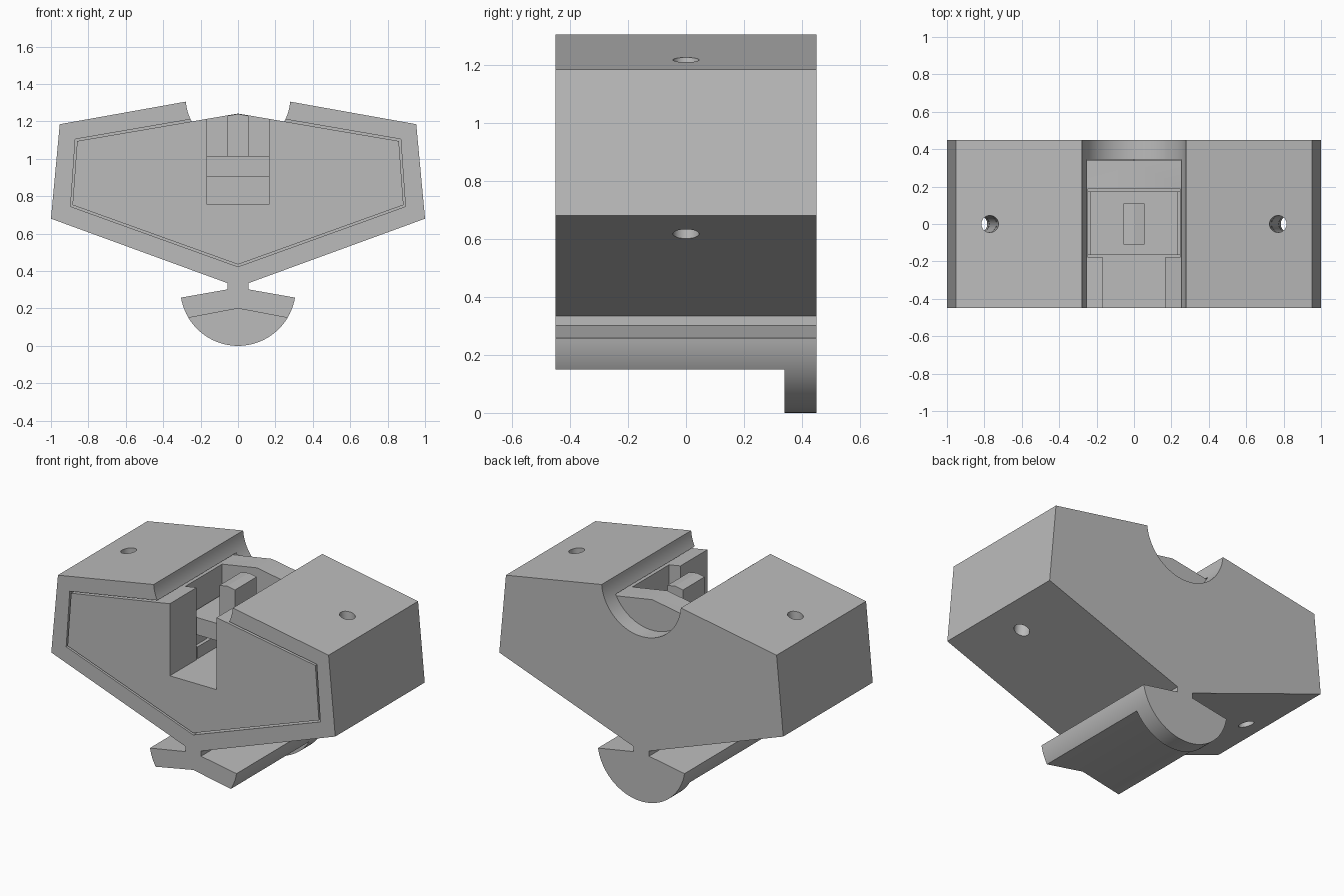
import bpy, bmesh, math

cube = bpy.data.objects.get("Cube")
if cube:
    bpy.data.objects.remove(cube, do_unlink=True)

grey = bpy.data.materials.new("plain_grey")
grey.use_nodes = True
colour = (0.5, 0.5, 0.5, 1)
grey.diffuse_color = colour
grey.node_tree.nodes["Principled BSDF"].inputs["Base Color"].default_value = colour


def prism(name, points, y0, y1):
    """Extrude an x-z outline from y0 to y1."""
    bm = bmesh.new()
    face = bm.faces.new([bm.verts.new((x, y0, z)) for x, z in points])
    out = bmesh.ops.extrude_face_region(bm, geom=[face])
    moved = [v for v in out["geom"] if isinstance(v, bmesh.types.BMVert)]
    bmesh.ops.translate(bm, verts=moved, vec=(0, y1 - y0, 0))
    bmesh.ops.recalc_face_normals(bm, faces=bm.faces)
    mesh = bpy.data.meshes.new(name)
    bm.to_mesh(mesh)
    bm.free()
    mesh.materials.append(grey)
    obj = bpy.data.objects.new(name, mesh)
    bpy.context.collection.objects.link(obj)
    return obj


def mirrored(half):
    """Complete a right half outline that starts and ends on x = 0."""
    return half + [(-x, z) for x, z in reversed(half[1:-1])]


def box(name, x0, x1, y0, y1, z0, z1):
    return prism(name, [(x0, z0), (x1, z0), (x1, z1), (x0, z1)], y0, y1)


def arc(cz, r, a0, a1, n=24):
    angles = [math.radians(a0 + (a1 - a0) * i / n) for i in range(n + 1)]
    return [(r * math.cos(a), cz + r * math.sin(a)) for a in angles]


def cut(target, cutter):
    mod = target.modifiers.new("cut", "BOOLEAN")
    mod.operation = "DIFFERENCE"
    mod.solver = "EXACT"
    mod.object = cutter
    activate(target)
    bpy.ops.object.modifier_apply(modifier=mod.name)
    bpy.data.objects.remove(cutter, do_unlink=True)


def activate(obj):
    bpy.ops.object.select_all(action="DESELECT")
    obj.select_set(True)
    bpy.context.view_layer.objects.active = obj


# Housing: winged body, narrow neck and rounded foot in one outline
foot_arc = arc(0.309, 0.309, -90, -9.5)
channel_arc = arc(1.33, 0.28, -5, -90)
foot_arc[0] = (0, 0)
channel_arc[-1] = (0, 1.05)
half = foot_arc + [(0.055, 0.302), (0.055, 0.335), (1, 0.68), (0.953, 1.185)] + channel_arc
housing = prism("housing", mirrored(half), -0.45, 0.45)

# Foot is cut away beneath, leaving a full half round only at the back
cut(housing, prism("foot_cutter", mirrored([(0, 0.2), (0.4, 0.124), (0.4, -0.1), (0, -0.1)]),
                   -0.5, 0.34))

# Recess that holds the insert
cut(housing, prism("recess_cutter",
                   mirrored([(0, 0.423), (0.895, 0.745), (0.87, 1.105), (0, 1.255)]), -0.5, 0.345))

# Insert with a front slot and a wider pocket
insert = prism("insert", mirrored([(0, 0.435), (0.885, 0.753), (0.86, 1.095), (0, 1.242)]),
               -0.45, 0.34)
cut(insert, box("slot_cutter", -0.165, 0.165, -0.5, -0.17, 0.755, 1.4))
cut(insert, box("pocket_cutter", -0.245, 0.245, -0.18, 0.19, 0.755, 1.4))

# Slanted bolt holes through both wings
for side in (-1, 1):
    for part in (housing, insert):
        bpy.ops.mesh.primitive_cylinder_add(vertices=32, radius=0.045, depth=1.2,
                                            location=(side * 0.8, 0, 0.91),
                                            rotation=(0, -side * math.radians(5.5), 0))
        cut(part, bpy.context.object)

# Latch plate with its peaked knob and stepped side rails
box("latch_plate", -0.235, 0.235, -0.165, 0.175, 0.905, 1.015)
prism("latch_knob", mirrored([(0, 1.01), (0.055, 1.01), (0.055, 1.23), (0, 1.24)]), -0.11, 0.11)
for side, label in ((1, "left"), (-1, "right")):
    steps = [(0.245, 0.75), (0.168, 0.75), (0.168, 0.83), (0.19, 0.83), (0.19, 0.905), (0.245, 0.905)]
    prism(label + "_rail", [(side * x, z) for x, z in steps], -0.165, 0.175)

for part in (housing, insert):
    activate(part)
    bpy.ops.object.shade_smooth_by_angle(angle=math.radians(30))
